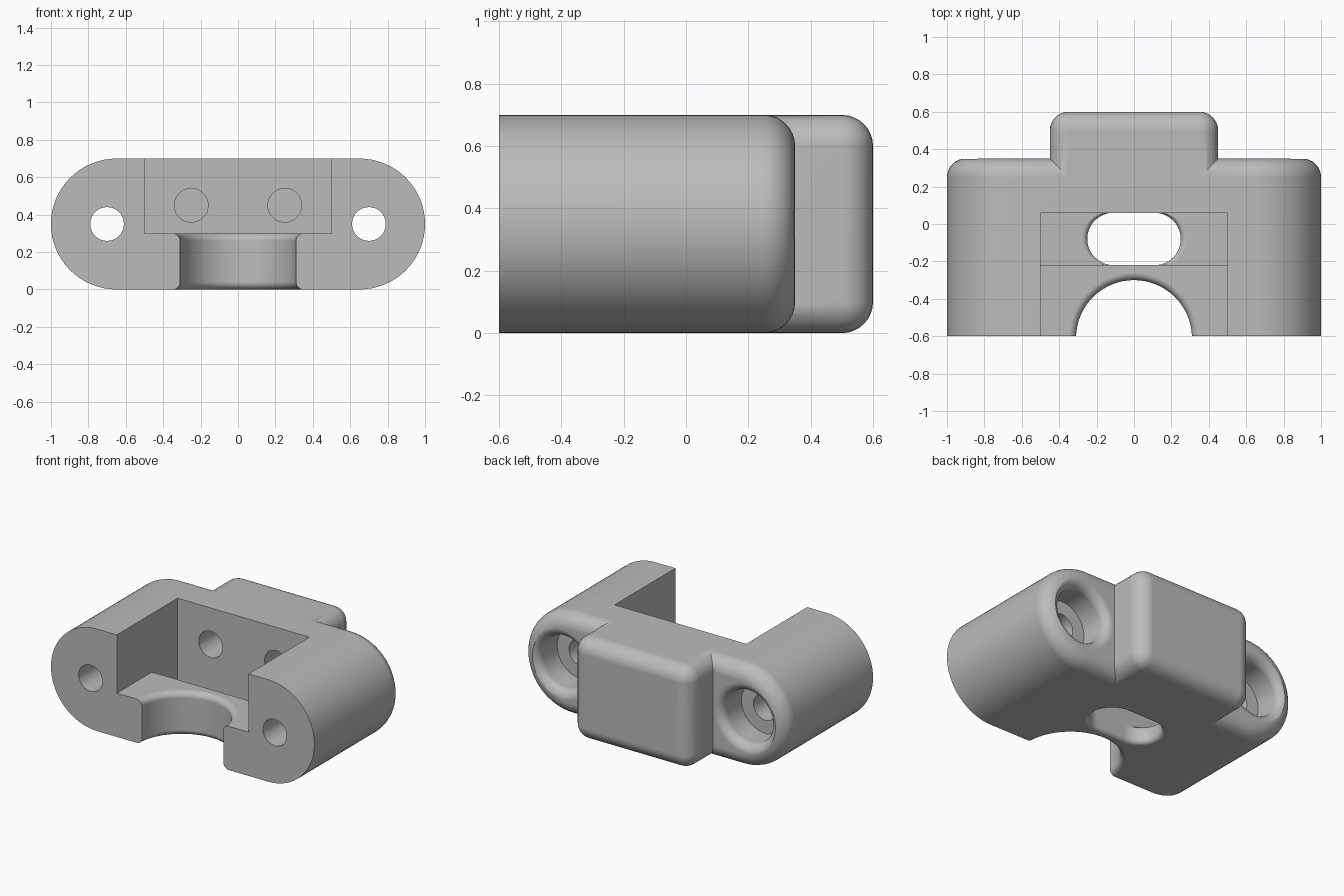
import bpy, bmesh
from math import sin, cos, pi, radians
from mathutils import Vector

if "Cube" in bpy.data.objects:
    bpy.data.objects.remove(bpy.data.objects["Cube"])

grey = bpy.data.materials.new("plain grey")
grey.use_nodes = True
colour = (0.5, 0.5, 0.5, 1)
grey.diffuse_color = colour
grey.node_tree.nodes["Principled BSDF"].inputs["Base Color"].default_value = colour

STEPS = 32   # segments per half circle
ROUND = 8    # segments per fillet


def make_object(name, bm):
    bmesh.ops.recalc_face_normals(bm, faces=bm.faces)
    mesh = bpy.data.meshes.new(name)
    bm.to_mesh(mesh)
    bm.free()
    mesh.materials.append(grey)
    ob = bpy.data.objects.new(name, mesh)
    bpy.context.collection.objects.link(ob)
    return ob


def loft(name, rings, axis, centre):
    """Stack of stadium rings (radius, half straight, height) along Y or Z."""
    bm = bmesh.new()
    loops = []
    for r, flat, h in rings:
        loop = []
        for side in (0, 1):
            for i in range(STEPS + (flat > 0)):
                a = -pi / 2 + pi * (i / STEPS + side)
                u = r * cos(a) + (-flat if side else flat)
                v = r * sin(a)
                p = (u, h, v) if axis == "Y" else (u, v, h)
                loop.append(bm.verts.new(Vector(p) + Vector(centre)))
        loops.append(loop)
    for low, high in zip(loops, loops[1:]):
        for i in range(len(low)):
            j = (i + 1) % len(low)
            bm.faces.new((low[i], low[j], high[j], high[i]))
    bm.faces.new(loops[0])
    bm.faces.new(loops[-1])
    return make_object(name, bm)


def box(name, low, high):
    low, high = Vector(low), Vector(high)
    bm = bmesh.new()
    bmesh.ops.create_cube(bm, size=1)
    for v in bm.verts:
        v.co = (low + high) / 2 + v.co * (high - low)
    return make_object(name, bm)


def flare(size):
    """Quarter-round steps (offset, drop from the surface), deep to shallow."""
    angles = [pi / 2 * i / ROUND for i in range(ROUND + 1)]
    return [(size * (1 - cos(a)), size * (1 - sin(a))) for a in angles]


def apply_modifier(ob, modifier):
    with bpy.context.temp_override(object=ob, active_object=ob, selected_objects=[ob]):
        bpy.ops.object.modifier_apply(modifier=modifier.name)


def combine(ob, other, operation):
    m = ob.modifiers.new(operation.title(), "BOOLEAN")
    m.operation, m.solver, m.object = operation, "EXACT", other
    apply_modifier(ob, m)
    bpy.data.objects.remove(other)


# Main body: stadium section with a rounded rear rim
rings = [(0.35, 0.65, -0.6)]
rings += [(0.35 - o, 0.65, 0.35 - d) for o, d in flare(0.1)]
body = loft("bracket_body", rings, "Y", (0, 0, 0.35))

# Rounded block on the back
block = box("rear_block", (-0.45, 0.0, 0), (0.45, 0.6, 0.7))
bevel = block.modifiers.new("Round", "BEVEL")
bevel.width, bevel.segments = 0.1, ROUND
apply_modifier(block, bevel)
combine(body, block, "UNION")

# Open pocket and the deeper trench behind its floor
combine(body, box("pocket_cut", (-0.5, -0.7, 0.3), (0.5, 0.06, 0.8)), "DIFFERENCE")
FLOOR = 0.12
combine(body, box("trench_cut", (-0.5, -0.22, FLOOR), (0.5, 0.06, 0.5)), "DIFFERENCE")

# Half-round mouth in the floor, filleted above and below
R = 0.31
fillet = flare(0.04)
rings = [(R + 0.04, 0, -0.1)]
rings += [(R + o, 0, d) for o, d in reversed(fillet)]
rings += [(R + o, 0, 0.3 - d) for o, d in fillet]
rings += [(R + 0.04, 0, 0.4)]
combine(body, loft("mouth_cut", rings, "Z", (0, -0.61, 0)), "DIFFERENCE")

# Oblong slot through the trench floor with softened ends
S, FLAT = 0.14, 0.11
fillet = flare(0.03)
rings = [(S + 0.03, FLAT, -0.1)]
rings += [(S + o, FLAT, d) for o, d in reversed(fillet)]
rings += [(S, FLAT + o, FLOOR - d) for o, d in fillet]
rings += [(S, FLAT + 0.03, FLOOR + 0.05)]
combine(body, loft("slot_cut", rings, "Z", (0, -0.08, 0)), "DIFFERENCE")

for side in (-1, 1):
    # Ear screw hole with a rounded counterbore at the rear
    rings = [(0.09, 0, -0.7), (0.09, 0, 0.14), (0.18, 0, 0.14)]
    rings += [(0.18 + o, 0, 0.35 - d) for o, d in flare(0.06)]
    rings += [(0.24, 0, 0.45)]
    combine(body, loft("ear_cut", rings, "Y", (side * 0.7, 0, 0.35)), "DIFFERENCE")
    # Blind hole in the pocket's back wall
    rings = [(0.09, 0, -0.1), (0.09, 0, 0.45)]
    combine(body, loft("blind_cut", rings, "Y", (side * 0.25, 0, 0.45)), "DIFFERENCE")

# Smooth curves, crisp edges
bpy.ops.object.select_all(action="DESELECT")
body.select_set(True)
bpy.context.view_layer.objects.active = body
bpy.ops.object.shade_smooth_by_angle(angle=radians(30))
weighted = body.modifiers.new("Weighted Normals", "WEIGHTED_NORMAL")
weighted.keep_sharp = True
